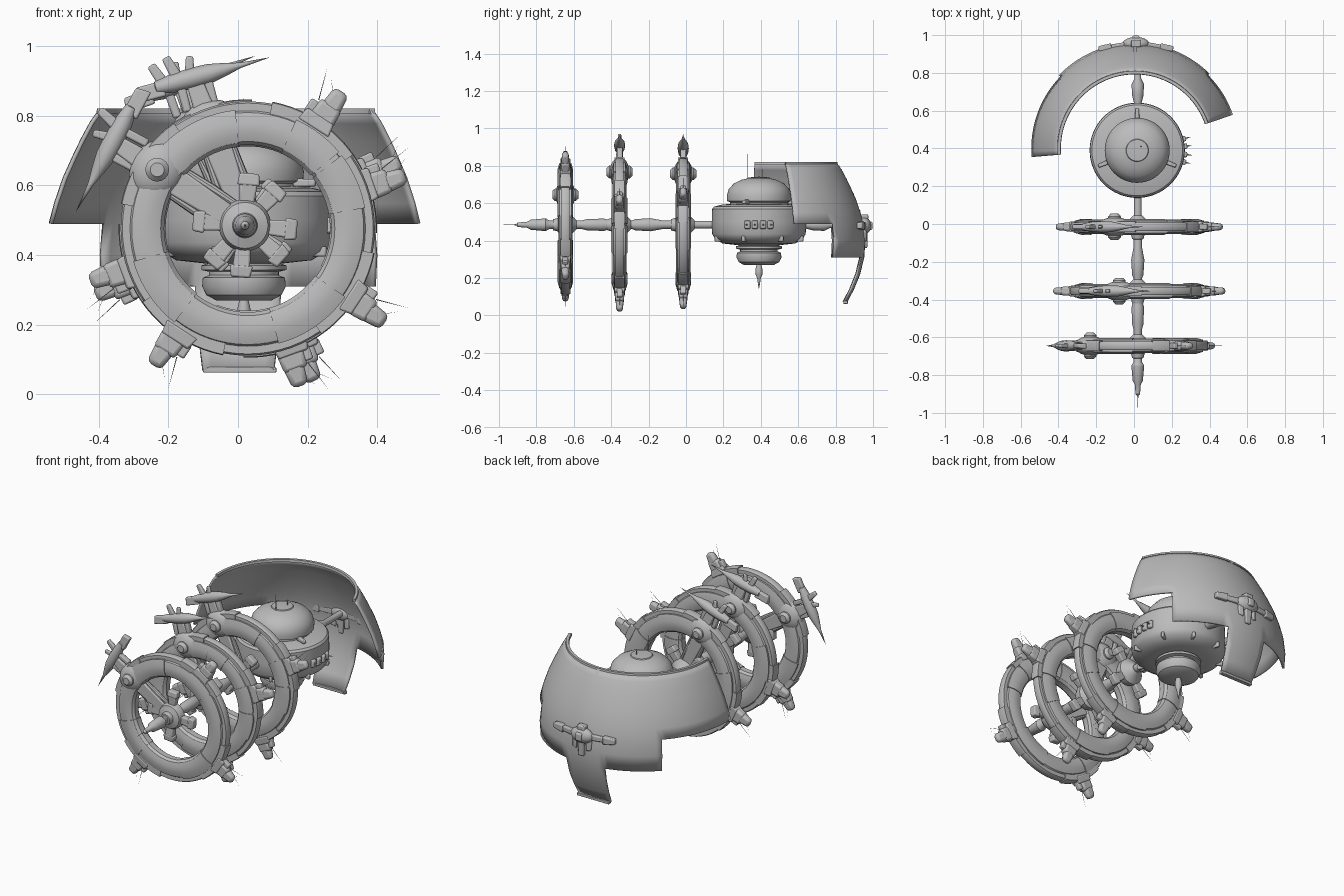
import bpy, bmesh
from math import radians, cos, sin, pi
from mathutils import Matrix, Vector

cube = bpy.data.objects.get("Cube")
if cube:
    bpy.data.objects.remove(cube)

hull = bpy.data.materials.new("hull_grey")
hull.use_nodes = True
GREY = (0.5, 0.5, 0.5, 1)
hull.diffuse_color = GREY
hull.node_tree.nodes["Principled BSDF"].inputs["Base Color"].default_value = GREY

CX, CZ, BODY_Y = 0.02, 0.48, 0.39
T = Matrix.Translation
R = Matrix.Rotation
ALONG_Y = R(-pi / 2, 4, 'X')
RING_FRAME = R(pi / 2, 4, 'X')
RADIAL = R(pi / 2, 4, 'Y')


def finish(name, bm, matrix, bevel=0, thick=0):
    bmesh.ops.recalc_face_normals(bm, faces=bm.faces)
    me = bpy.data.meshes.new(name)
    bm.to_mesh(me)
    bm.free()
    me.materials.append(hull)
    me.shade_smooth()
    me.set_sharp_from_angle(angle=radians(32))
    ob = bpy.data.objects.new(name, me)
    ob.matrix_world = matrix
    bpy.context.scene.collection.objects.link(ob)
    if thick:
        mod = ob.modifiers.new("thickness", 'SOLIDIFY')
        mod.thickness, mod.offset = thick, 0
    if bevel:
        mod = ob.modifiers.new("bevel", 'BEVEL')
        mod.width, mod.segments = bevel, 2
    return ob


def lathe(name, pts, matrix, start=0, end=360, n=48, closed=False):
    """Revolve (radius, height) points about local z."""
    bm = bmesh.new()
    full = end - start >= 360
    cols = []
    for i in range(n if full else n + 1):
        a = radians(start + (end - start) * i / n)
        cols.append([bm.verts.new((r * cos(a), r * sin(a), h)) for r, h in pts])
    m = len(pts)
    for i in range(n):
        a, b = cols[i], cols[(i + 1) % len(cols)]
        for j in range(m if closed else m - 1):
            k = (j + 1) % m
            bm.faces.new((a[j], b[j], b[k], a[k]))
    if closed and not full:
        bm.faces.new(cols[0])
        bm.faces.new(cols[-1])
    bmesh.ops.remove_doubles(bm, verts=bm.verts, dist=0.00001)
    return finish(name, bm, matrix)


def block(name, matrix, r0, r1, depth, width, taper=1.0, bevel=0.006):
    """Block from r0 to r1 along local x, its far end scaled by taper."""
    bm = bmesh.new()
    bmesh.ops.create_cube(bm, size=1)
    for v in bm.verts:
        s = taper if v.co.x > 0 else 1
        v.co = Vector((r1 if v.co.x > 0 else r0, v.co.y * depth * s, v.co.z * width * s))
    return finish(name, bm, matrix, bevel)


def ball(name, matrix, size):
    bm = bmesh.new()
    bmesh.ops.create_uvsphere(bm, u_segments=24, v_segments=14, radius=1)
    bmesh.ops.scale(bm, vec=size, verts=bm.verts)
    return finish(name, bm, matrix)


def spike(name, matrix, length, radius=0.003):
    return lathe(name, [(radius, 0), (radius * 0.6, length * 0.5), (0, length)], matrix, n=6)


def mirrored(half):
    return half + [(r, -h) for r, h in reversed(half)]


# Central spine with bulges and a pointed nose
lathe("spine", [(0, -0.975), (0.003, -0.91), (0.012, -0.90), (0.016, -0.85), (0.027, -0.83),
                (0.034, -0.75), (0.022, -0.73), (0.022, -0.56), (0.03, -0.53), (0.033, -0.44),
                (0.022, -0.40), (0.022, -0.29), (0.03, -0.27), (0.035, -0.19), (0.022, -0.12),
                (0.02, 0.2), (0.02, 0.64), (0.03, 0.68), (0.033, 0.74), (0.018, 0.77),
                (0.018, 0.94), (0, 0.94)], T((CX, 0, CZ + 0.005)) @ ALONG_Y, n=24)

RING = mirrored([(0.24, 0.016), (0.25, 0.03), (0.275, 0.038), (0.305, 0.038), (0.333, 0.03),
                 (0.338, 0.022), (0.36, 0.022), (0.365, 0.014)])
PANEL = mirrored([(0.236, 0.018), (0.247, 0.033), (0.273, 0.042), (0.307, 0.042), (0.342, 0.032)])
BAND = mirrored([(0.335, 0.027), (0.368, 0.027), (0.371, 0.016)])


def craft(frame, turn):
    """Slim docked craft lying along the ring tangent."""
    f = frame @ T((0.46, 0, 0)) @ R(0 if turn > 0 else pi, 4, 'X') @ R(radians(-5), 4, 'Y')
    lathe("craft_hull", [(0, -0.12), (0.018, -0.11), (0.027, -0.06), (0.03, 0), (0.028, 0.05),
                         (0.02, 0.09), (0.008, 0.14), (0, 0.23)], f, n=12)
    block("craft_tail", f @ T((-0.01, 0, -0.13)), -0.02, 0.025, 0.03, 0.09, 0.8)
    block("craft_fin", f @ T((0, 0, -0.04)) @ R(radians(15), 4, 'Y'), 0, 0.08, 0.025, 0.035, 0.7)
    block("craft_fin_small", f @ T((0, 0, -0.01)) @ R(radians(-15), 4, 'Y'), 0, 0.065, 0.02, 0.03, 0.7)
    for s in (-1, 1):
        block("craft_strut", f @ T((0, 0, 0.04 * s)), -0.09, 0, 0.03, 0.025)


def station_ring(y, offset, turn):
    centre = T((CX + 0.008, y, CZ - 0.004))
    lathe("ring", RING, centre @ RING_FRAME, n=72, closed=True)
    # Raised hull panels and outer bands
    for a, b in ((10, 38), (40, 66), (96, 140), (196, 232), (285, 325)):
        lathe("ring_panel", PANEL, centre @ RING_FRAME, a + offset - 57, b + offset - 57, 10, True)
    for k in range(4):
        a0 = offset + 90 * k
        lathe("ring_band", BAND, centre @ RING_FRAME, a0 - 22, a0 + 22, 10, True)
    # Hub
    hub = T((CX, y, CZ + 0.005))
    lathe("hub", [(0, -0.07), (0.03, -0.065), (0.036, -0.04), (0.066, -0.03), (0.075, -0.01),
                  (0.075, 0.015), (0.05, 0.035), (0.024, 0.06), (0, 0.06)], hub @ ALONG_Y, n=32)
    for k in range(4):
        f = hub @ R(-radians(offset + 28 + 90 * k), 4, 'Y')
        block("hub_arm", f, 0.05, 0.125, 0.032, 0.04, 1.3)
        block("hub_arm_tip", f, 0.115, 0.15, 0.045, 0.066, 0.85)
    # Outer pods on three quarters
    for k in (0, 2, 3):
        f = centre @ R(-radians(offset + 90 * k), 4, 'Y')
        block("pod_base", f, 0.345, 0.385, 0.062, 0.105, 0.85)
        block("pod_body", f @ T((0, 0, -0.008)), 0.37, 0.43, 0.05, 0.078, 0.9, 0.012)
        block("pod_tip", f @ T((0, 0, -0.012)), 0.41, 0.477, 0.044, 0.062, 0.75, 0.014)
        block("pod_side_box", f @ T((0, 0, 0.035)), 0.37, 0.415, 0.03, 0.03)
        for s in (-1, 1):
            spike("pod_antenna", f @ T((0.42, 0, 0.03 * s)) @ R(radians(60 + 12 * s), 4, 'Y'), 0.1, 0.0015)
    # Docking quarter with a long spoke, a bulb and a craft
    f = centre @ R(-radians(offset + 90), 4, 'Y')
    block("spoke", f, 0.05, 0.26, 0.035, 0.06, 1.3)
    for s in (-1, 1):
        lathe("spoke_pipe", [(0.01, 0.05), (0.014, 0.15), (0.01, 0.27)],
              f @ T((0, 0, 0.04 * s)) @ RADIAL, n=10)
    ball("dock_bulb", f @ T((0.31, 0, 0.0)), (0.078, 0.052, 0.09))
    lathe("dock_drum", [(0, -0.07), (0.02, -0.07), (0.034, -0.055), (0.034, 0.055), (0.02, 0.07), (0, 0.07)],
          f @ T((0.31, 0, 0)) @ ALONG_Y, n=20)
    block("dock_neck", f, 0.37, 0.44, 0.04, 0.06, 0.8)
    craft(f, turn)


for y, offset, turn in ((-0.645, 57, 1), (-0.355, 20, -1), (-0.015, 25, -1)):
    station_ring(y, offset, turn)

# Main body: dome, drum, lower bulb and mast
body = T((CX - 0.003, BODY_Y, 0))
lathe("body", [(0, 0.14), (0.004, 0.16), (0.01, 0.2), (0.019, 0.22), (0.019, 0.245), (0.013, 0.27),
               (0.08, 0.27), (0.108, 0.285), (0.12, 0.31), (0.118, 0.335), (0.1, 0.342), (0.1, 0.352),
               (0.122, 0.357), (0.122, 0.37), (0.105, 0.375), (0.15, 0.38), (0.195, 0.385),
               (0.235, 0.41), (0.25, 0.435), (0.252, 0.5), (0.25, 0.57), (0.24, 0.582), (0.2, 0.592),
               (0.155, 0.597), (0.155, 0.605), (0.17, 0.612), (0.172, 0.64), (0.162, 0.675),
               (0.135, 0.705), (0.095, 0.725), (0.06, 0.733), (0.057, 0.738), (0, 0.742)], body, n=64)
spike("dome_antenna", body @ T((0, -0.06, 0.72)), 0.15)
spike("dome_antenna_short", body @ T((0.02, 0.02, 0.73)), 0.06)
for a in (-22, 90, 202):
    f = body @ R(radians(a), 4, 'Z')
    block("dome_clamp", f @ T((0, 0, 0.607)), 0.155, 0.222, 0.024, 0.026, 0.8)
for a in (-70, -20, 30, 70, 110, 160, 200, 250):
    f = body @ R(radians(a), 4, 'Z')
    block("drum_rib", f @ T((0, 0, 0.41)), 0.2, 0.252, 0.018, 0.03)
for a in (-14, -5, 5, 14):
    f = body @ R(radians(a), 4, 'Z')
    block("side_dock", f @ T((0, 0, 0.485)), 0.24, 0.266, 0.034, 0.05, 0.8)
    spike("side_probe", f @ T((0.255, 0, 0.485)) @ RADIAL, 0.04, 0.006)

# Curved shield with stepped lower edge and a hanging tail
PROFILE = [(0.815, 0.40), (0.78, 0.425), (0.73, 0.452), (0.68, 0.476), (0.62, 0.503), (0.55, 0.527),
           (0.49, 0.543), (0.4, 0.553), (0.31, 0.547), (0.22, 0.525), (0.14, 0.492), (0.07, 0.455)]
shield = T((0.005, 0.4, 0))
angles = [19 + 3.25 * i for i in range(52)]
bm = bmesh.new()
grid = [[bm.verts.new((r * cos(radians(a)), r * sin(radians(a)), z)) for z, r in PROFILE] for a in angles]
for i in range(len(angles) - 1):
    mid = (angles[i] + angles[i + 1]) / 2
    rows = 11 if abs(mid - 90) < 13 else 8 if abs(mid - 90) < 45 else 6
    for j in range(rows):
        bm.faces.new((grid[i][j], grid[i + 1][j], grid[i + 1][j + 1], grid[i][j + 1]))
bmesh.ops.delete(bm, geom=[v for v in bm.verts if not v.link_faces], context='VERTS')
finish("shield", bm, shield, thick=0.012)
lathe("shield_rim", [(0.392, 0.805), (0.412, 0.805), (0.41, 0.82), (0.394, 0.82)], shield, 19, 184.75, 48, True)
block("tail_bar", shield @ T((0, 0.453, 0.07)) @ R(pi / 2, 4, 'Z'), -0.012, 0.012, 0.21, 0.016, 1, 0.003)
lathe("shield_seam", [(r + 0.009, z) for z, r in PROFILE[:7]], shield, 88.8, 91.2, 2)

# Cross-shaped station on the back of the shield
back = T((0.01, 0.955, 0.48))
ball("back_bulb", back, (0.07, 0.035, 0.045))
block("back_pylon", back @ R(pi / 2, 4, 'Y'), -0.06, 0.12, 0.04, 0.05, 0.7)
block("back_hub", back @ R(pi / 2, 4, 'Z'), 0, 0.042, 0.05, 0.06, 0.7)
for s in (0, pi):
    f = back @ R(s, 4, 'Z') @ R(radians(-8) if s == 0 else radians(8), 4, 'Z')
    block("back_arm", f, 0.05, 0.15, 0.032, 0.035, 0.8)
    block("back_arm_end", f, 0.13, 0.2, 0.04, 0.045, 0.7)
    block("back_foot", f @ T((0.03, 0, -0.05)), 0, 0.03, 0.035, 0.07, 0.8)
